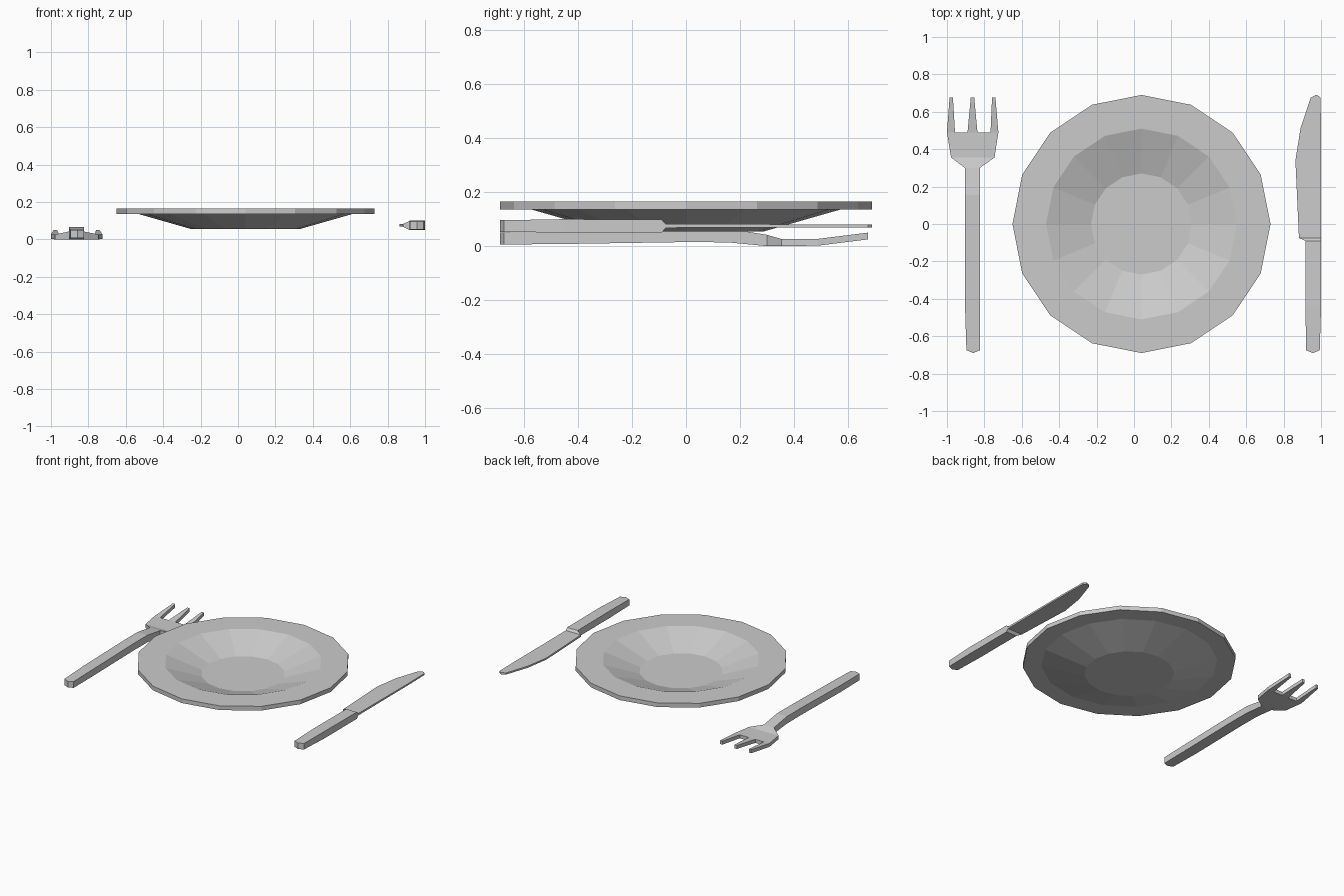
import bpy, bmesh
from math import cos, sin, tau

def loft(bm, rings):
    """Skin a list of equal-length point rings and cap both ends."""
    vs = [[bm.verts.new(p) for p in r] for r in rings]
    n = len(vs[0])
    for a, b in zip(vs, vs[1:]):
        for i in range(n):
            j = (i + 1) % n
            bm.faces.new((a[i], a[j], b[j], b[i]))
    bm.faces.new(vs[0][::-1])
    bm.faces.new(vs[-1])

def bar(bm, sections):
    """Rectangular sections along y: (y, x0, x1, z0, z1)."""
    loft(bm, [[(x0, y, z0), (x1, y, z0), (x1, y, z1), (x0, y, z1)]
              for y, x0, x1, z0, z1 in sections])

def finish(bm, name):
    bmesh.ops.dissolve_degenerate(bm, dist=0.0005, edges=bm.edges[:])
    bmesh.ops.remove_doubles(bm, verts=bm.verts[:], dist=0.0005)
    bmesh.ops.recalc_face_normals(bm, faces=bm.faces[:])
    me = bpy.data.meshes.new(name)
    bm.to_mesh(me)
    bm.free()
    ob = bpy.data.objects.new(name, me)
    bpy.context.collection.objects.link(ob)

# Plate: 16-sided profile (radius, z) from the underside round to the inner floor
bm = bmesh.new()
profile = [(0.29, 0.055), (0.57, 0.135), (0.69, 0.135),
           (0.69, 0.165), (0.51, 0.165), (0.27, 0.08)]
loft(bm, [[(0.04 + r * cos(tau * i / 16), r * sin(tau * i / 16), z)
           for i in range(16)] for r, z in profile])
finish(bm, "plate")

# Fork: handle, neck and head
bm = bmesh.new()
bar(bm, [(-0.69, -0.859, -0.859, 0.007, 0.05),
         (-0.675, -0.896, -0.824, 0.006, 0.051),
         (-0.45, -0.903, -0.823, 0.008, 0.056),
         (0.00, -0.903, -0.823, 0.015, 0.065),
         (0.155, -0.903, -0.823, 0.014, 0.065),
         (0.30, -0.904, -0.824, 0.0, 0.042),
         (0.355, -0.978, -0.746, 0.0, 0.026),
         (0.49, -1.0, -0.725, 0.002, 0.027)])
# Fork tines: base x range, tip x range
for b0, b1, t0, t1 in [(-1.0, -0.957, -0.986, -0.968),
                       (-0.89, -0.837, -0.873, -0.854),
                       (-0.767, -0.725, -0.759, -0.741)]:
    bar(bm, [(0.49, b0, b1, 0.002, 0.027), (0.675, t0, t1, 0.025, 0.05)])
finish(bm, "fork")

# Knife: handle, step down to the blade, curved cutting edge
bm = bmesh.new()
bar(bm, [(-0.69, 0.956, 0.956, 0.053, 0.096),
         (-0.675, 0.92, 0.993, 0.053, 0.096),
         (-0.45, 0.917, 1.0, 0.05, 0.10),
         (-0.09, 0.917, 1.0, 0.05, 0.098),
         (-0.075, 0.882, 1.0, 0.068, 0.082)]
    + [(y, x0, x1, 0.069, 0.081) for y, x0, x1 in
       [(0.34, 0.863, 1.0), (0.51, 0.89, 1.0),
        (0.675, 0.945, 0.997), (0.69, 0.972, 0.98)]])
finish(bm, "knife")
